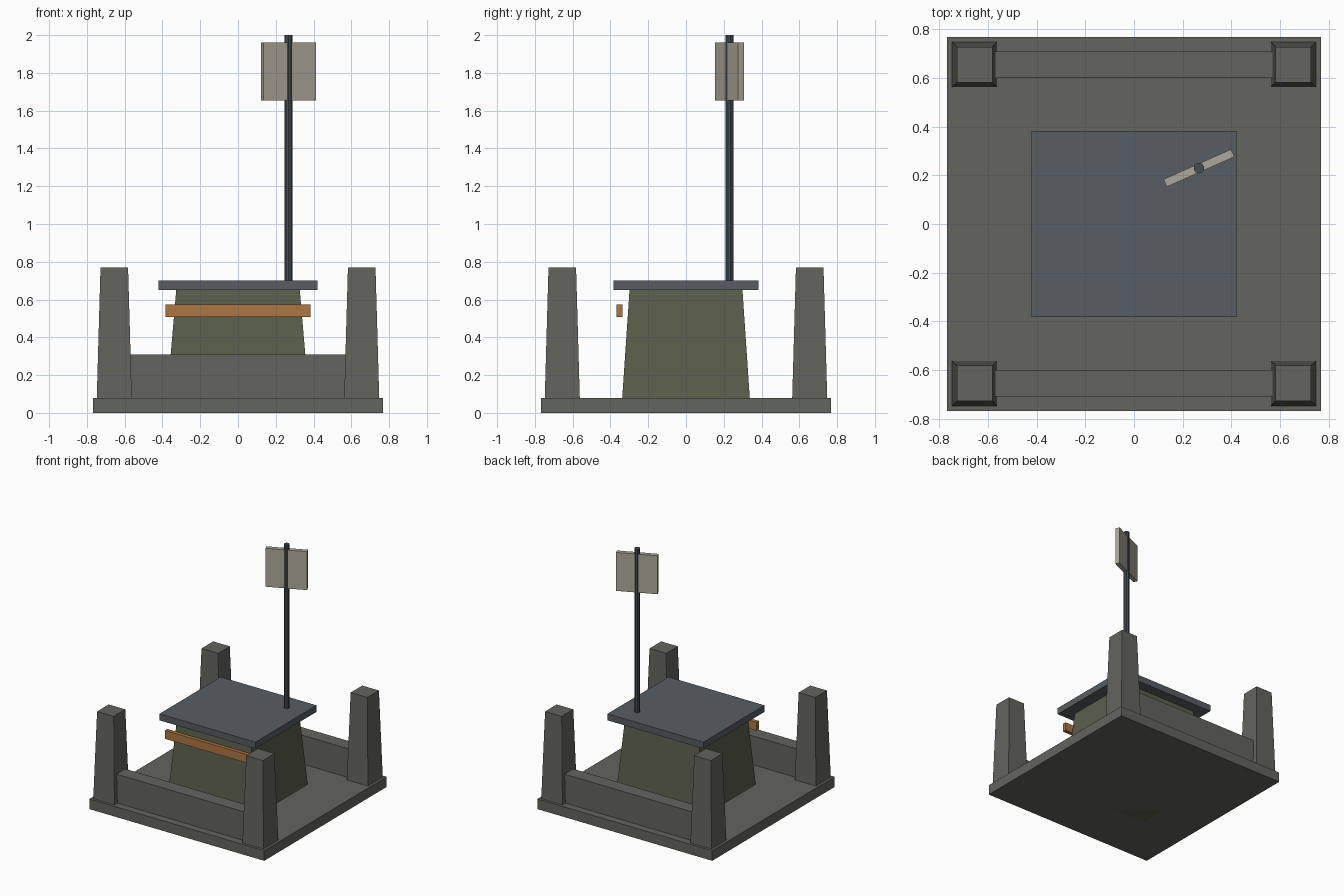
import bpy, bmesh
from math import radians

if "Cube" in bpy.data.objects:
    bpy.data.objects.remove(bpy.data.objects["Cube"])


def material(name, rgb):
    m = bpy.data.materials.new(name)
    m.diffuse_color = (*rgb, 1)
    m.use_nodes = True
    m.node_tree.nodes["Principled BSDF"].inputs["Base Color"].default_value = m.diffuse_color
    return m


STONE = material("stone", (0.125, 0.125, 0.112))
OLIVE = material("olive", (0.105, 0.115, 0.07))
SLATE = material("slate", (0.095, 0.11, 0.125))
COPPER = material("copper", (0.42, 0.18, 0.055))
STEEL = material("steel", (0.06, 0.075, 0.085))
CREAM = material("cream", (0.42, 0.39, 0.32))


def finish(name, bm, loc, mat, angle=0):
    me = bpy.data.meshes.new(name)
    bm.to_mesh(me)
    bm.free()
    me.materials.append(mat)
    ob = bpy.data.objects.new(name, me)
    ob.location = loc
    ob.rotation_euler.z = radians(angle)
    bpy.context.collection.objects.link(ob)
    return ob


def block(name, x, y, z0, z1, bottom, mat, top=None, angle=0):
    """Box from z0 to z1 with (x, y) half sizes at the bottom and top."""
    top = top or bottom
    bm = bmesh.new()
    bmesh.ops.create_cube(bm, size=2)
    for v in bm.verts:
        half, z = (top, z1 - z0) if v.co.z > 0 else (bottom, 0)
        v.co = (v.co.x * half[0], v.co.y * half[1], z)
    return finish(name, bm, (x, y, z0), mat, angle)


# Ground slab
block("base_slab", 0, 0, 0, 0.08, (0.768, 0.768), STONE)

# Tapered corner posts and the low walls joining them at front and back
P = 0.655
for sy, side in ((-1, "front"), (1, "back")):
    for sx, end in ((-1, "left"), (1, "right")):
        block(f"{side}_{end}_post", sx * P, sy * P, 0.07, 0.77,
              (0.093, 0.093), STONE, (0.073, 0.073))
    block(f"{side}_wall", 0, sy * P, 0.07, 0.308, (0.57, 0.055), STONE)

# Tapered body, roof plate and front trim bar
block("body", 0, 0, 0, 0.65, (0.383, 0.343), OLIVE, (0.327, 0.299))
block("roof_plate", 0, 0, 0.65, 0.702, (0.421, 0.383), SLATE)
block("front_bar", 0, -0.352, 0.507, 0.574, (0.383, 0.015), COPPER)

# Mast with an angled panel
bm = bmesh.new()
bmesh.ops.create_cone(bm, cap_ends=True, segments=10, radius1=0.022,
                      radius2=0.022, depth=1.31)
finish("mast", bm, (0.267, 0.23, 1.345), STEEL)
block("mast_panel", 0.267, 0.23, 1.655, 1.96, (0.152, 0.017), CREAM, angle=24)
